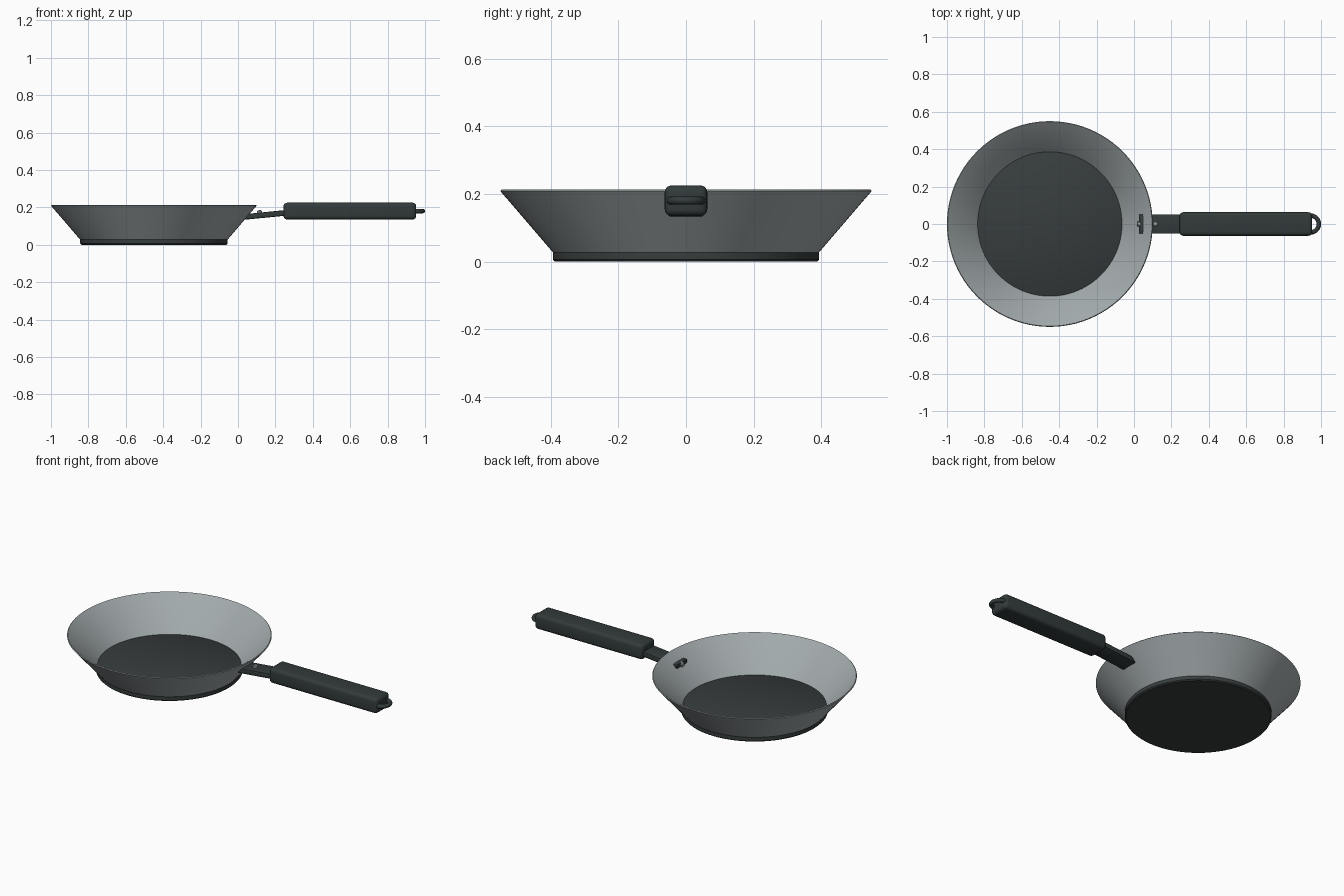
import bpy, bmesh, math
from mathutils import Matrix, Vector

if "Cube" in bpy.data.objects:
    bpy.data.objects.remove(bpy.data.objects["Cube"], do_unlink=True)

PAN_X = -0.45


def material(name, rgb, rough=0.6):
    m = bpy.data.materials.new(name)
    m.use_nodes = True
    m.diffuse_color = (*rgb, 1)
    node = m.node_tree.nodes["Principled BSDF"]
    node.inputs["Base Color"].default_value = (*rgb, 1)
    node.inputs["Roughness"].default_value = rough
    return m


steel = material("grey steel", (0.36, 0.40, 0.41), 0.5)
dark = material("dark coating", (0.038, 0.046, 0.046))
grip_dark = material("dark grip", (0.033, 0.043, 0.043))


def finish(name, bm, mat, angle=35):
    bmesh.ops.recalc_face_normals(bm, faces=bm.faces)
    mesh = bpy.data.meshes.new(name)
    bm.to_mesh(mesh)
    bm.free()
    ob = bpy.data.objects.new(name, mesh)
    bpy.context.collection.objects.link(ob)
    mesh.materials.append(mat)
    bpy.ops.object.select_all(action="DESELECT")
    ob.select_set(True)
    bpy.context.view_layer.objects.active = ob
    bpy.ops.object.shade_smooth_by_angle(angle=math.radians(angle))
    return ob


def lathe(name, profile, mat, closed=False, steps=96):
    bm = bmesh.new()
    verts = [bm.verts.new((r, 0, z)) for r, z in profile]
    edges = [bm.edges.new(p) for p in zip(verts, verts[1:])]
    if closed:
        edges.append(bm.edges.new((verts[-1], verts[0])))
    bmesh.ops.spin(bm, geom=verts + edges, cent=(0, 0, 0), axis=(0, 0, 1),
                   angle=math.tau, steps=steps)
    bmesh.ops.remove_doubles(bm, verts=bm.verts, dist=1e-5)
    return finish(name, bm, mat)


def rounded_box(name, size, loc, mat, bevel, segments, tilt=0):
    bm = bmesh.new()
    bmesh.ops.create_cube(bm, size=1, matrix=Matrix.Diagonal((*size, 1)))
    bmesh.ops.bevel(bm, geom=bm.edges[:], offset=bevel, segments=segments,
                    profile=0.5, affect="EDGES")
    ob = finish(name, bm, mat)
    ob.location = loc
    ob.rotation_euler.y = tilt
    return ob


# Flared wall with a thin rounded lip
wall = lathe("pan_wall", [(0.393, 0.026), (0.55, 0.209), (0.546, 0.213),
                          (0.541, 0.21), (0.381, 0.028)], steel, closed=True)

# Thick base plate, its upper face is the cooking surface
base = lathe("pan_base", [(0, 0), (0.388, 0), (0.394, 0.006), (0.394, 0.029),
                          (0.386, 0.034), (0, 0.034)], dark)
wall.location.x = base.location.x = PAN_X

# Sloping neck that passes through the wall
start, end = Vector((0.027, 0, 0.148)), Vector((0.27, 0, 0.172))
tilt = -math.atan2(end.z - start.z, end.x - start.x)
rounded_box("handle_neck", ((end - start).length, 0.104, 0.03),
            (start + end) / 2, grip_dark, 0.006, 2, tilt)

# Grip
rounded_box("handle_grip", (0.71, 0.126, 0.09), (0.598, 0, 0.18),
            grip_dark, 0.02, 4)

# Hanging loop, a half ring swept at the end of the grip
bm = bmesh.new()
bmesh.ops.create_circle(bm, segments=16, radius=0.012,
                        matrix=Matrix.Translation((0, -0.045, 0))
                        @ Matrix.Rotation(math.pi / 2, 4, "Y"))
bmesh.ops.spin(bm, geom=bm.verts[:] + bm.edges[:], cent=(0, 0, 0),
               axis=(0, 0, 1), angle=math.pi, steps=24)
loop = finish("hanging_loop", bm, grip_dark)
loop.location = (0.943, 0, 0.18)

# Rivets: one on top of the neck, one on its end inside the pan
rivet_profile = [(0, -0.012), (0.014, -0.012), (0.014, 0.006),
                 (0.009, 0.011), (0, 0.012)]
for name, loc, turn in (("neck_rivet", (0.115, 0, 0.173), tilt),
                        ("inner_rivet", (0.027, 0, 0.15), -math.pi / 2)):
    rivet = lathe(name, rivet_profile, steel, steps=20)
    rivet.location = loc
    rivet.rotation_euler.y = turn
